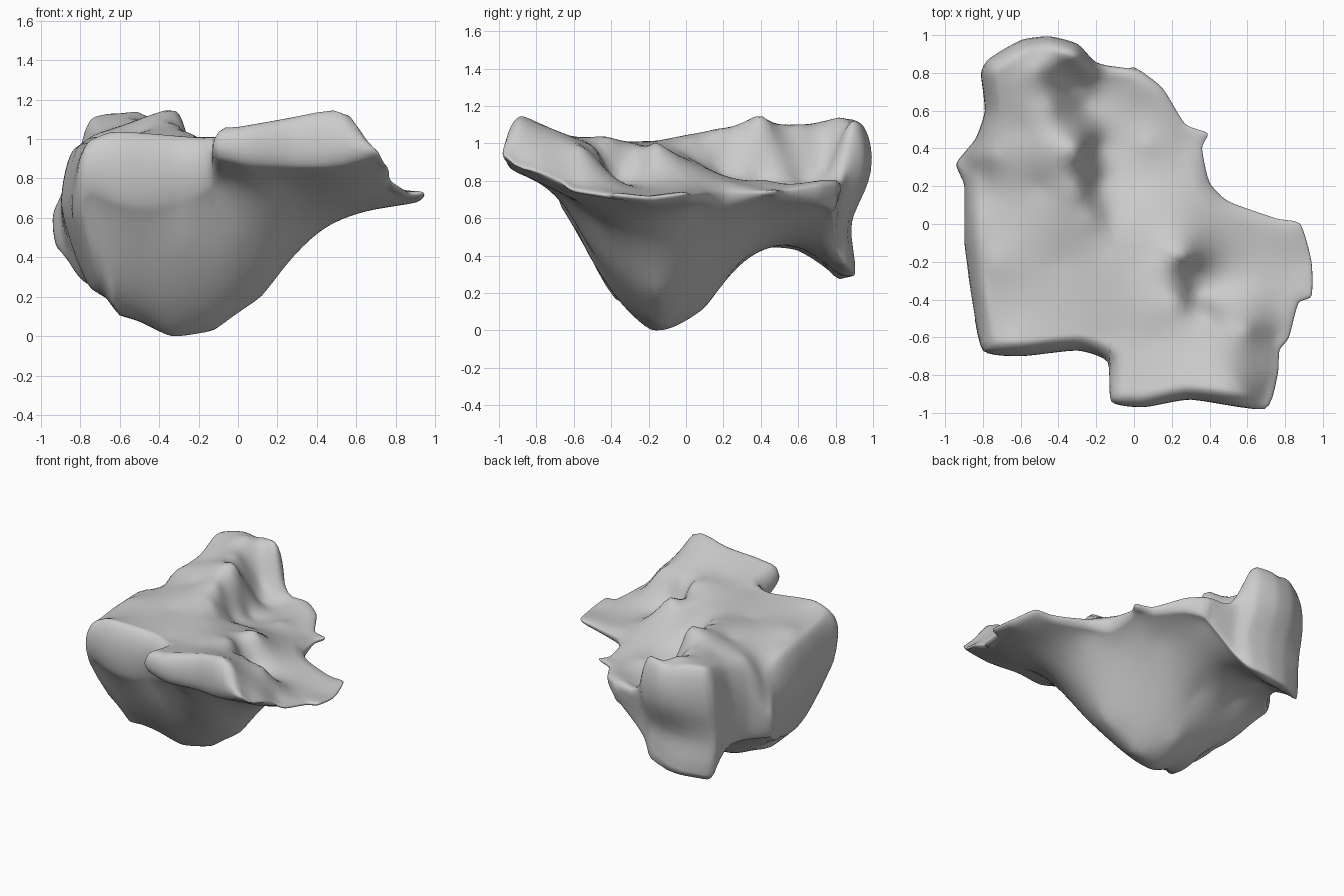
import bpy, bmesh, math
from mathutils import Vector

if "Cube" in bpy.data.objects:
    bpy.data.objects.remove(bpy.data.objects["Cube"])

# Plan outline (counter-clockwise from the front left corner)
OUTLINE = [(-.80, -.67), (-.6, -.70), (-.3, -.67), (-.14, -.73), (-.12, -.94), (.05, -.97), (.3, -.93),
           (.69, -.98), (.76, -.8), (.77, -.67), (.82, -.6), (.87, -.42), (.94, -.38), (.94, -.2),
           (.88, 0), (.75, .03), (.5, .12), (.4, .22), (.36, .4), (.39, .48), (.27, .53), (.15, .72),
           (0, .83), (-.2, .87), (-.3, .96), (-.45, 1), (-.6, .98), (-.77, .88), (-.81, .8),
           (-.79, .6), (-.84, .45), (-.94, .32), (-.9, .2), (-.9, -.1), (-.86, -.4)]

# Upper surface heights: left plateau and back lump, then shelf, pit, front block
PLATEAU = [(-.78, -.6, .98), (-.65, -.62, 1.03), (-.4, -.6, 1.02), (-.15, -.6, 1.0), (-.86, -.2, .93),
           (-.75, -.2, 1.0), (-.4, -.2, 1.0), (-.1, -.2, 1.0), (-.5, .2, 1.03), (-.28, .18, 1.04),
           (-.22, .03, 1.01), (-.29, .4, 1.11), (-.9, .33, .72), (-.84, .35, .88), (-.75, .35, 1.0),
           (-.87, .05, .93), (-.6, .5, 1.06), (-.43, .62, 1.07), (-.77, .8, 1.1), (-.5, .82, 1.13),
           (-.5, .93, 1.10), (-.3, .88, 1.1)]
SHELF = [(-.2, .2, .86), (-.21, .4, .84), (-.27, .62, .81), (-.33, .75, .88), (-.16, .82, .82),
         (-.14, .05, .92), (0, .05, .9), (.07, .42, .8), (0, .7, .79), (.3, .45, .75), (.25, .15, .83),
         (.45, .1, .78)]
PIT = [(.1, -.15, .96), (.26, -.17, .99), (.25, -.4, .99), (.31, -.25, .84), (.31, -.38, .83),
       (.4, -.48, .96), (.42, -.42, .84), (.55, -.3, .77), (.9, -.2, .72), (.7, -.05, .74), (.4, -.07, .83)]
BLOCK = [(.4, -.54, 1.0), (.6, -.55, .96), (0, -.9, 1.06), (.5, -.85, 1.13), (.25, -.85, 1.1),
         (.57, -.9, 1.11), (.75, -.6, .79), (.7, -.9, .92), (.1, -.6, 1.02), (.75, -.42, .76), (.3, -.6, 1.03)]

# Underside heights: central keel, front overhang, back leg and rear rim
KEEL = [(-.34, -.18, 0), (-.28, -.08, .01), (-.72, -.38, .17), (-.72, -.24, .14), (-.5, -.15, .07), (-.12, -.12, .03),
        (.12, -.15, .2), (.28, -.2, .4), (.45, -.2, .55), (.65, -.2, .63), (.92, -.2, .68),
        (-.3, -.4, .21), (-.3, -.55, .46), (-.3, -.66, .72), (-.78, -.52, .42), (-.75, -.65, .7)]
OVERHANG = [(0, -.55, .5), (.1, -.4, .35), (.3, -.5, .6), (-.1, -.7, .76), (.05, -.9, .84), (.5, -.9, .84),
            (.25, -.7, .76), (.6, -.6, .7), (.75, -.5, .7), (.8, -.02, .68)]
REAR = [(-.3, .1, .12), (-.3, .3, .37), (-.3, .45, .45), (-.75, .1, .25), (-.9, .3, .43), (-.6, .35, .42),
        (-.65, .6, .45), (-.78, .85, .27), (-.4, .6, .45), (-.5, .88, .29), (-.3, .9, .34), (-.15, .82, .5),
        (0, .75, .63), (.1, .4, .6), (0, .2, .38), (.3, .4, .69), (.3, .15, .58), (.45, .08, .66)]


def kernel(x, y, p):
    return math.sqrt((x - p[0]) ** 2 + (y - p[1]) ** 2 + .0009)


def fit_surface(pts):
    """Smooth height function through the given points."""
    n = len(pts)
    m = [[kernel(a[0], a[1], b) for b in pts] + [a[2]] for a in pts]
    for i in range(n):
        k = max(range(i, n), key=lambda r: abs(m[r][i]))
        m[i], m[k] = m[k], m[i]
        for r in range(n):
            if r != i:
                f = m[r][i] / m[i][i]
                m[r] = [u - f * v for u, v in zip(m[r], m[i])]
    w = [m[i][n] / m[i][i] for i in range(n)]
    return lambda x, y: sum(c * kernel(x, y, p) for c, p in zip(w, pts))


def smooth_loop(pts, steps):
    """Closed curve through the points."""
    out, n = [], len(pts)
    for i in range(n):
        a, b, c, d = (Vector(pts[(i + k) % n]) for k in (-1, 0, 1, 2))
        for s in range(steps):
            t = s / steps
            out.append(b + (c - a) * .3 * (t - 2 * t * t + t ** 3)
                       + (c - b) * (3 * t * t - 2 * t ** 3) + (d - b) * .3 * (t ** 3 - t * t))
    return out


top = fit_surface(PLATEAU + SHELF + PIT + BLOCK)
bottom = fit_surface(KEEL + OVERHANG + REAR)
loop = smooth_loop(OUTLINE, 5)
edges = [(loop[i - 1], loop[i] - loop[i - 1], (loop[i] - loop[i - 1]).length_squared) for i in range(len(loop))]
centre = Vector((-.1, -.1))
RINGS = 36


def edge_distance(p):
    best = 9
    for a, e, l2 in edges:
        dx, dy = p.x - a.x, p.y - a.y
        t = min(1, max(0, (dx * e.x + dy * e.y) / l2))
        best = min(best, (dx - e.x * t) ** 2 + (dy - e.y * t) ** 2)
    return math.sqrt(best)


def rounding(d, radius):
    return math.sqrt(1 - (1 - min(1, d / radius)) ** 2)


def heights(p, on_edge=False):
    hi, lo = top(*p), bottom(*p)
    lo = min(lo, hi - .04)
    mid = lo + (hi - lo) * (.3 + .18 * (p.y + 1))
    d = 0 if on_edge else edge_distance(p)
    return mid + (hi - mid) * rounding(d, .085), mid + (lo - mid) * rounding(d, .035)


# Body: rings shrink from the rim to the centre on the upper and lower sides
bm = bmesh.new()
rim = [bm.verts.new((p.x, p.y, heights(p, True)[0])) for p in loop]
n = len(loop)
previous = [rim, rim]
for r in range(1, RINGS):
    s = 1 - (r / RINGS) ** 1.6
    points = [centre + (p - centre) * s for p in loop]
    zs = [heights(p) for p in points]
    for side in (0, 1):
        ring = [bm.verts.new((p.x, p.y, z[side])) for p, z in zip(points, zs)]
        old = previous[side]
        for i in range(n):
            j = (i + 1) % n
            bm.faces.new((old[i], old[j], ring[j], ring[i]))
        previous[side] = ring
for side in (0, 1):
    tip = bm.verts.new((centre.x, centre.y, heights(centre)[side]))
    for i in range(n):
        bm.faces.new((previous[side][i], previous[side][(i + 1) % n], tip))

# Side walls: waist under the back lump, lower left wall leaning inwards; split tall walls first
tall = [e for e in bm.edges if abs(e.verts[0].co.z - e.verts[1].co.z) > .12]
bmesh.ops.subdivide_edges(bm, edges=tall, cuts=3, use_grid_fill=True)
low = min(v.co.z for v in bm.verts)
for v in bm.verts:
    v.co.z -= low
    x, y, z = v.co
    if y > .75 and x < 0:
        waist = .45 * math.exp(-((z - .55) / .2) ** 2) + (.25 if z < .55 else 0) * (1 - math.exp(-((z - .55) / .2) ** 2))
        v.co.y = .75 + (y - .75) * (1 - waist)
    if x < -.6 and y < .25 and z < .65:
        v.co.x += min(1, (.25 - y) / .3) * .13 * (.65 - z) / .45 * min(1, (-.6 - x) / .2)
bmesh.ops.recalc_face_normals(bm, faces=bm.faces)
for f in bm.faces:
    f.smooth = True
mesh = bpy.data.meshes.new("rock_body")
bm.to_mesh(mesh)
bm.free()
body = bpy.data.objects.new("rock_body", mesh)
bpy.context.collection.objects.link(body)
